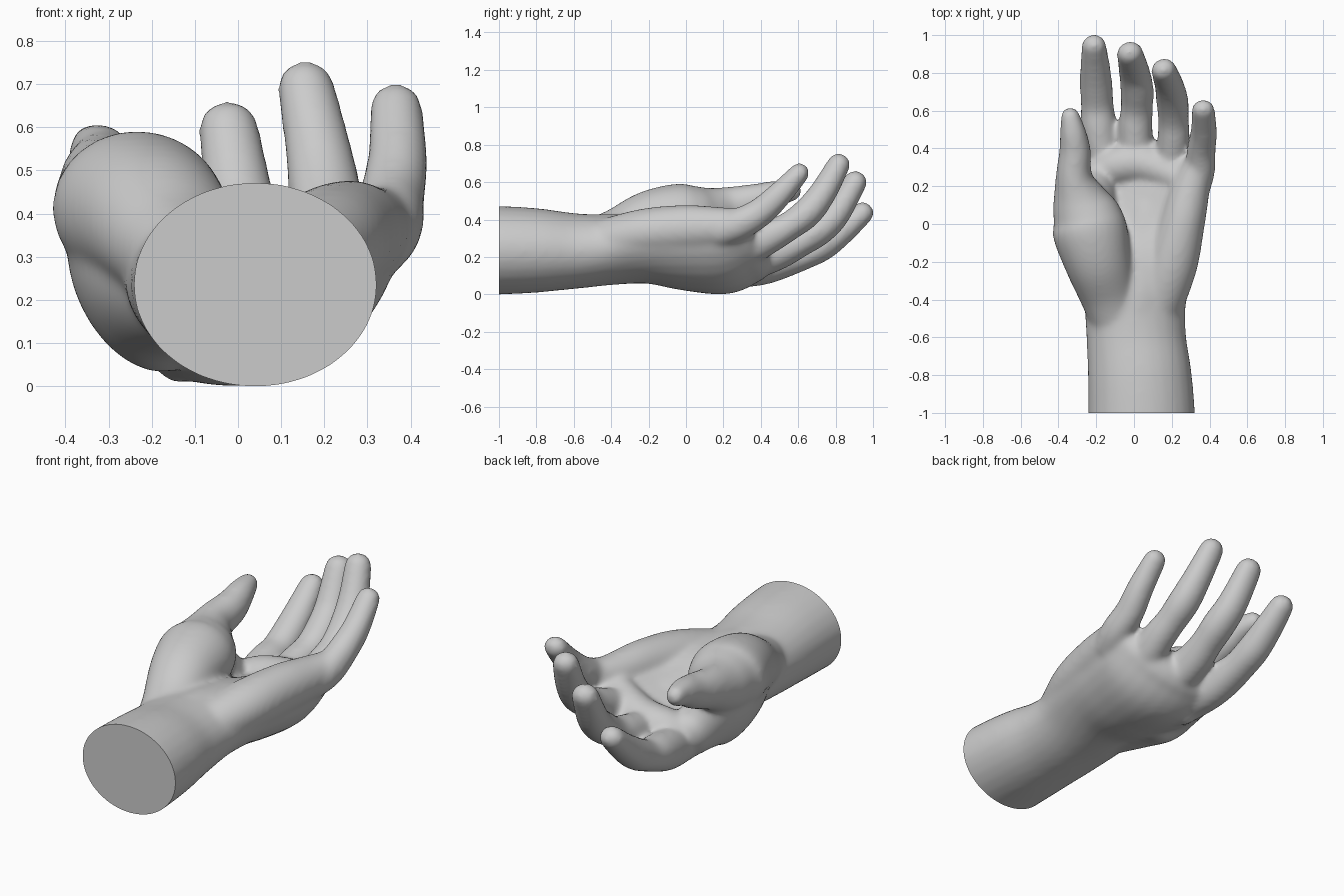
import bpy, bmesh, math
from mathutils import Vector

cube = bpy.data.objects.get("Cube")
if cube:
    bpy.data.objects.remove(cube, do_unlink=True)

SIDES, STEPS = 28, 6
bm = bmesh.new()


def spline(p0, p1, p2, p3, t):
    """Catmull-Rom blend of whole section tuples."""
    return [0.5 * (2 * b + (c - a) * t + (2 * a - 5 * b + 4 * c - d) * t * t
                   + (3 * b - a - 3 * c + d) * t ** 3)
            for a, b, c, d in zip(p0, p1, p2, p3)]


def limb(sections):
    """Rounded tube; section = x, y, z, half width, half thickness, roll in degrees, cupping."""
    secs = [list(s) + [0] * (7 - len(s)) for s in sections]
    pad = [secs[0]] + secs + [secs[-1]]
    path = [spline(*pad[i:i + 4], k / STEPS)
            for i in range(len(secs) - 1) for k in range(STEPS)] + [secs[-1]]
    centres = [Vector(p[:3]) for p in path]
    n = len(path)
    rings = []
    for i, p in enumerate(path):
        tan = (centres[min(i + 1, n - 1)] - centres[max(i - 1, 0)]).normalized()
        # hemispherical caps at both ends
        caps = [(1, 0)]
        if i == 0:
            caps = [(math.cos(math.radians(a)), -math.sin(math.radians(a))) for a in (84, 63, 42, 21, 0)]
        elif i == n - 1:
            caps = [(math.cos(math.radians(a)), math.sin(math.radians(a))) for a in (0, 21, 42, 63, 84)]
        side = tan.cross(Vector((0, 0, 1))).normalized()
        up = side.cross(tan)
        roll = math.radians(p[5])
        s = side * math.cos(roll) + up * math.sin(roll)
        u = up * math.cos(roll) - side * math.sin(roll)
        for scale, off in caps:
            ring = []
            for k in range(SIDES):
                a = math.tau * k / SIDES
                w, h = math.cos(a) * scale, math.sin(a) * scale
                ring.append(bm.verts.new(centres[i] + tan * off * min(p[3], p[4]) + s * w * p[3]
                                         + u * (h * p[4] + p[6] * w * w)))
            rings.append(ring)
    for r0, r1 in zip(rings, rings[1:]):
        for k in range(SIDES):
            j = (k + 1) % SIDES
            bm.faces.new((r0[k], r0[j], r1[j], r1[k]))
    bm.faces.new(rings[0][::-1])
    bm.faces.new(rings[-1])


# Forearm, wrist and cupped palm
limb([(.04, -1.15, .235, .285, .24), (.04, -1.0, .237, .283, .237), (.03, -.8, .236, .275, .226),
      (.012, -.6, .233, .264, .203), (.008, -.4, .238, .27, .187, 3, .01),
      (.04, -.2, .235, .29, .175, 10, .035), (.06, 0, .19, .318, .16, 18, .06),
      (.08, .2, .168, .337, .148, 22, .07), (.09, .33, .198, .332, .118, 22, .07)])
# Heel of the palm on the little finger side
limb([(.12, -.45, .28, .13, .12), (.2, -.22, .33, .135, .13), (.255, 0, .352, .12, .128),
      (.295, .17, .36, .105, .11), (.335, .3, .38, .08, .085)])
# Soft fill between thumb base and heel
limb([(.02, -.6, .3, .15, .12), (.03, -.36, .32, .16, .11), (.07, -.14, .295, .15, .1),
      (.1, .08, .26, .13, .09)])
# Pad under the finger roots
limb([(-.17, .27, .185, .1, .1), (-.08, .31, .205, .11, .115), (.04, .32, .225, .11, .115),
      (.16, .28, .26, .1, .11), (.25, .24, .3, .09, .1)])
# Web between thumb and index finger
limb([(-.12, -.35, .24, .13, .15, 10), (-.185, -.15, .255, .155, .195, 20),
      (-.225, .0, .255, .155, .235, 24), (-.222, .11, .24, .14, .205, 24),
      (-.2, .22, .19, .11, .13, 15)])
# Thumb with its fleshy base
limb([(-.07, -.56, .27, .14, .12), (-.13, -.38, .315, .155, .14), (-.19, -.2, .383, .178, .17),
      (-.23, -.05, .412, .198, .18), (-.25, .03, .415, .187, .172), (-.288, .13, .432, .148, .145),
      (-.318, .25, .47, .098, .11), (-.312, .38, .503, .085, .092), (-.322, .48, .538, .071, .073),
      (-.337, .566, .554, .053, .056)])

# Fingers, from the index to the little finger
FINGERS = [
    [(-.15, .25, .125, .09, .095), (-.172, .4, .155, .098, .106), (-.188, .52, .184, .097, .097),
     (-.194, .62, .21, .088, .082), (-.2, .73, .264, .087, .083), (-.206, .84, .345, .079, .073),
     (-.212, .944, .436, .066, .061)],
    [(.01, .25, .16, .09, .095), (.008, .4, .2, .093, .105), (.008, .52, .24, .091, .094),
     (.015, .61, .28, .086, .08), (.016, .71, .345, .089, .084), (.003, .8, .43, .083, .077),
     (-.022, .904, .6, .071, .064)],
    [(.19, .22, .225, .085, .095), (.2, .35, .265, .088, .098), (.21, .46, .317, .086, .089),
     (.209, .55, .365, .082, .078), (.203, .65, .44, .086, .081), (.186, .735, .55, .078, .073),
     (.157, .816, .695, .068, .062)],
    [(.32, .18, .34, .08, .09), (.35, .28, .375, .079, .087), (.356, .39, .435, .077, .079),
     (.37, .49, .525, .071, .07), (.366, .606, .65, .062, .055)],
]
for finger in FINGERS:
    limb(finger)

# Knuckle ridges on the back of the hand
for ax, ay, az, bx, by, bz in ((-.03, 0, .07, -.14, .25, .06), (.04, 0, .075, .02, .27, .08),
                               (.11, 0, .1, .18, .27, .145)):
    limb([(ax, ay, az, .03, .03), (bx, by, bz, .05, .053)])

# Fuse the parts into one skin
mesh = bpy.data.meshes.new("hand")
bm.to_mesh(mesh)
bm.free()
hand = bpy.data.objects.new("hand", mesh)
bpy.context.collection.objects.link(hand)
fuse = hand.modifiers.new("fuse", 'REMESH')
fuse.mode = 'VOXEL'
fuse.voxel_size = 0.013
soft = hand.modifiers.new("soften", 'SMOOTH')
soft.factor = 0.5
soft.iterations = 20
bpy.context.view_layer.update()

# Cut the forearm flat and rest the hand on the ground plane
skin = bmesh.new()
skin.from_object(hand, bpy.context.evaluated_depsgraph_get())
cut = bmesh.ops.bisect_plane(skin, geom=skin.verts[:] + skin.edges[:] + skin.faces[:], dist=1e-5,
                             plane_co=(0, -1, 0), plane_no=(0, -1, 0), clear_outer=True)
rim = [e for e in cut["geom_cut"] if isinstance(e, bmesh.types.BMEdge)]
bmesh.ops.edgeloop_fill(skin, edges=rim)
bmesh.ops.recalc_face_normals(skin, faces=skin.faces[:])
low = min(v.co.z for v in skin.verts)
bmesh.ops.translate(skin, verts=skin.verts[:], vec=(0, 0, -low))
hand.modifiers.clear()
skin.to_mesh(mesh)
skin.free()

# Single plain grey
grey = bpy.data.materials.new("plain grey")
grey.use_nodes = True
grey.diffuse_color = (.6, .6, .6, 1)
grey.node_tree.nodes["Principled BSDF"].inputs["Base Color"].default_value = (.6, .6, .6, 1)
mesh.materials.clear()
mesh.materials.append(grey)
for poly in mesh.polygons:
    poly.material_index = 0

bpy.ops.object.select_all(action='DESELECT')
hand.select_set(True)
bpy.context.view_layer.objects.active = hand
bpy.ops.object.shade_smooth_by_angle(angle=math.radians(45))
